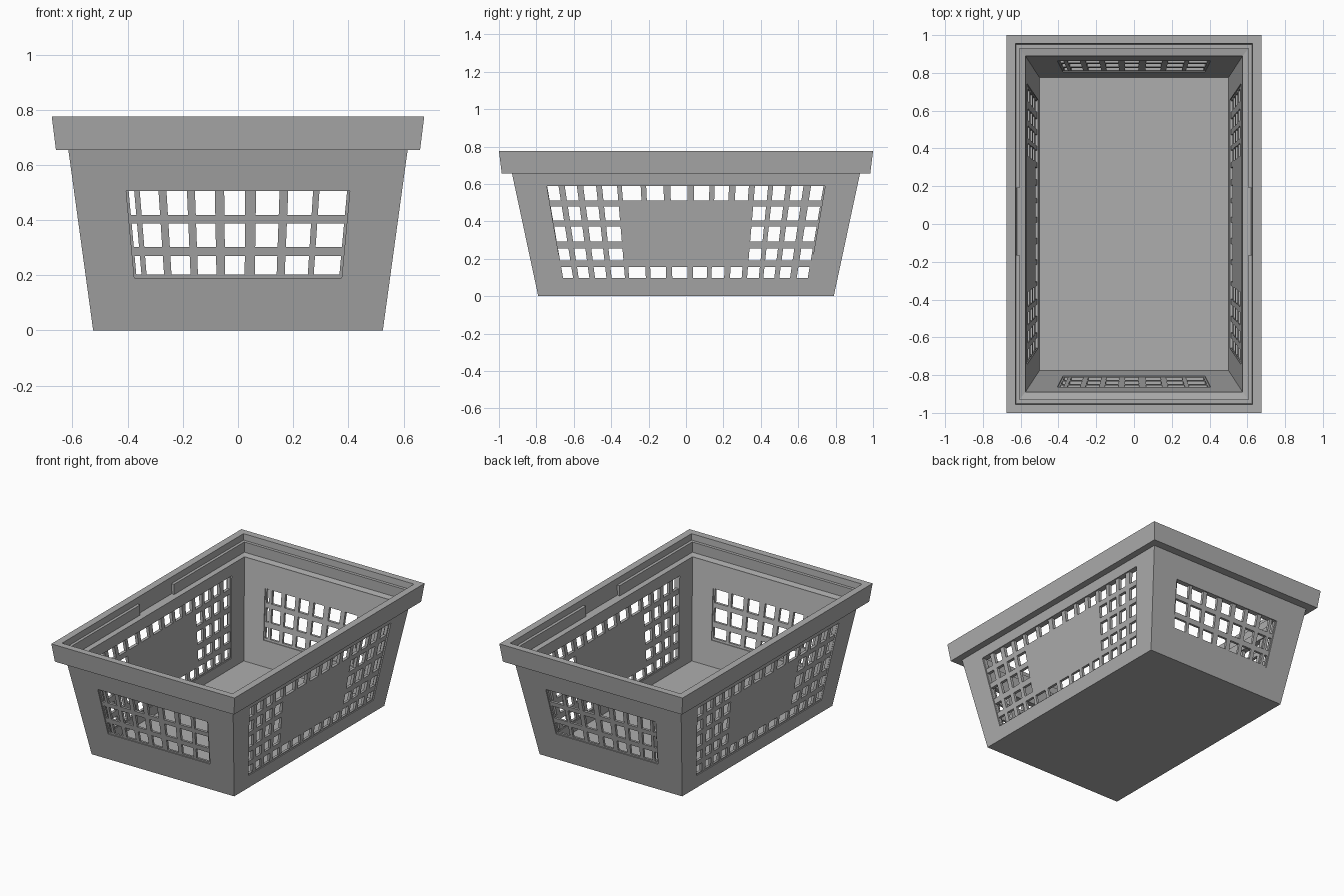
import bpy, bmesh

cube = bpy.data.objects.get("Cube")
if cube:
    bpy.data.objects.remove(cube, do_unlink=True)

grey = bpy.data.materials.new("grey plastic")
grey.use_nodes = True
COLOUR = (0.42, 0.42, 0.42, 1)
grey.diffuse_color = COLOUR
grey.node_tree.nodes["Principled BSDF"].inputs["Base Color"].default_value = COLOUR

TOP = 0.655    # top of the sloping walls
FLOOR = 0.03   # floor thickness


def half(axis, depth, z):
    """Half width of the basket at height z; depth 0 is outside, 1 is inside."""
    t = z / TOP
    outer = (0.525 + 0.09 * t, 0.79 + 0.14 * t)[axis]
    inner = (0.497 + 0.078 * t, 0.77 + 0.12 * t)[axis]
    return outer + (inner - outer) * depth


def finish(name, bm):
    bmesh.ops.remove_doubles(bm, verts=bm.verts, dist=0.00001)
    bmesh.ops.recalc_face_normals(bm, faces=bm.faces)
    mesh = bpy.data.meshes.new(name)
    bm.to_mesh(mesh)
    bm.free()
    mesh.materials.append(grey)
    obj = bpy.data.objects.new(name, mesh)
    bpy.context.collection.objects.link(obj)
    return obj


def slab(name, axis, side, us, zs, is_hole, depths):
    """Sloped wall of cells; axis is the direction it runs along, us are fractions of its half width."""
    bm = bmesh.new()

    def vert(i, j, d):
        u, z = us[i], zs[j]
        along = u * half(axis, d if abs(u) == 1 else 0, z)
        out = side * half(1 - axis, d, z)
        return bm.verts.new((along, out, z) if axis == 0 else (out, along, z))

    def solid(i, j):
        return 0 <= i < len(us) - 1 and 0 <= j < len(zs) - 1 and not is_hole(i, j)

    grid = {(i, j, d): vert(i, j, d)
            for i in range(len(us)) for j in range(len(zs)) for d in depths}
    a, b = depths
    for i in range(len(us) - 1):
        for j in range(len(zs) - 1):
            if not solid(i, j):
                continue
            ring = [(i, j), (i + 1, j), (i + 1, j + 1), (i, j + 1)]
            for d in depths:
                bm.faces.new([grid[(*p, d)] for p in ring])
            neighbours = [(i, j - 1), (i + 1, j), (i, j + 1), (i - 1, j)]
            for k, n in enumerate(neighbours):
                if not solid(*n):
                    p, q = ring[k], ring[(k + 1) % 4]
                    bm.faces.new([grid[(*p, a)], grid[(*q, a)], grid[(*q, b)], grid[(*p, b)]])
    loose = [v for v in bm.verts if not v.link_faces]
    bmesh.ops.delete(bm, geom=loose, context="VERTS")
    return finish(name, bm)


def box(name, low, high):
    bm = bmesh.new()
    bmesh.ops.create_cube(bm, size=1)
    for v in bm.verts:
        v.co = [lo + (hi - lo) * (c + 0.5) for lo, hi, c in zip(low, high, v.co)]
    return finish(name, bm)


def loops(name, sections, closed=False, caps=False):
    """Skin a stack of rectangles given as (half x, half y, z)."""
    bm = bmesh.new()
    rings = [[bm.verts.new((x * sx, y * sy, z)) for sx, sy in ((-1, -1), (1, -1), (1, 1), (-1, 1))]
             for x, y, z in sections]
    pairs = list(zip(rings, rings[1:]))
    if closed:
        pairs.append((rings[-1], rings[0]))
    for r, s in pairs:
        for k in range(4):
            n = (k + 1) % 4
            bm.faces.new((r[k], r[n], s[n], s[k]))
    if caps:
        bm.faces.new(rings[0])
        bm.faces.new(rings[-1])
    return finish(name, bm)


def cuts(centres, widths, edge, scale):
    """Alternate bar and hole boundaries, from panel edge to panel edge."""
    us = [-edge]
    for c, w in zip(centres, widths):
        us += [(c - w / 2) / scale, (c + w / 2) / scale]
    return us + [edge]


# Floor
loops("floor", [(half(0, 0, z), half(1, 0, z), z) for z in (0, FLOOR)], caps=True)

# End walls: framed opening with a thinner lattice
END_EDGE = 0.405 / 0.594
end_us = cuts([-0.386, -0.322, -0.222, -0.12, -0.012, 0.108, 0.227, 0.345],
              [0.02, 0.068, 0.074, 0.072, 0.076, 0.085, 0.09, 0.1], END_EDGE, 0.594)
end_zs = [0.19, 0.203, 0.27, 0.303, 0.388, 0.418, 0.505]

# Long walls: framed opening, holes around a plain middle
SIDE_EDGE = 0.737 / 0.907
side_us = cuts([-0.705, -0.61, -0.51, -0.405, -0.29, -0.165, -0.037,
                0.083, 0.19, 0.298, 0.4, 0.495, 0.59, 0.695],
               [0.06, 0.064, 0.068, 0.08, 0.1, 0.092, 0.09,
                0.082, 0.076, 0.07, 0.07, 0.066, 0.064, 0.066], SIDE_EDGE, 0.907)
side_zs = [0.09, 0.097, 0.155, 0.19, 0.255, 0.292, 0.372, 0.405, 0.48, 0.512, 0.59]


def centre_open(i, j):
    return i == 1 and j == 1


def end_hole(i, j):
    return i % 2 == 1 and j % 2 == 1


def side_hole(i, j):
    plain = 8 < i < 20 and 1 < j < 9
    return i % 2 == 1 and j % 2 == 1 and not plain


for side, end_name, long_name in ((-1, "front", "right"), (1, "back", "left")):
    for axis, name, us, zs, hole in ((0, end_name, end_us, end_zs, end_hole),
                                     (1, long_name, side_us, side_zs, side_hole)):
        slab(name + "_wall", axis, side, [-1, us[0], us[-1], 1],
             [FLOOR, zs[0], zs[-1], TOP], centre_open, (0, 1))
        slab(name + "_lattice", axis, side, us, zs, hole, (0.25, 0.8))

# Overhanging rim
loops("rim", [(0.575, 0.89, TOP), (0.66, 0.985, TOP), (0.675, 1, 0.775),
              (0.628, 0.955, 0.775), (0.62, 0.946, 0.67), (0.575, 0.89, 0.66)], closed=True)

# Inner ledges, broken at the middle of the long sides for the handles
for s, end_name, side_name in ((-1, "front", "right"), (1, "back", "left")):
    ya, yb = sorted((s * 0.93, s * 0.95))
    box(end_name + "_ledge", (-0.624, ya, 0.66), (0.624, yb, 0.735))
    xa, xb = sorted((s * 0.605, s * 0.624))
    box(side_name + "_ledge_front", (xa, -0.93, 0.66), (xb, -0.165, 0.735))
    box(side_name + "_ledge_back", (xa, 0.19, 0.66), (xb, 0.93, 0.735))
